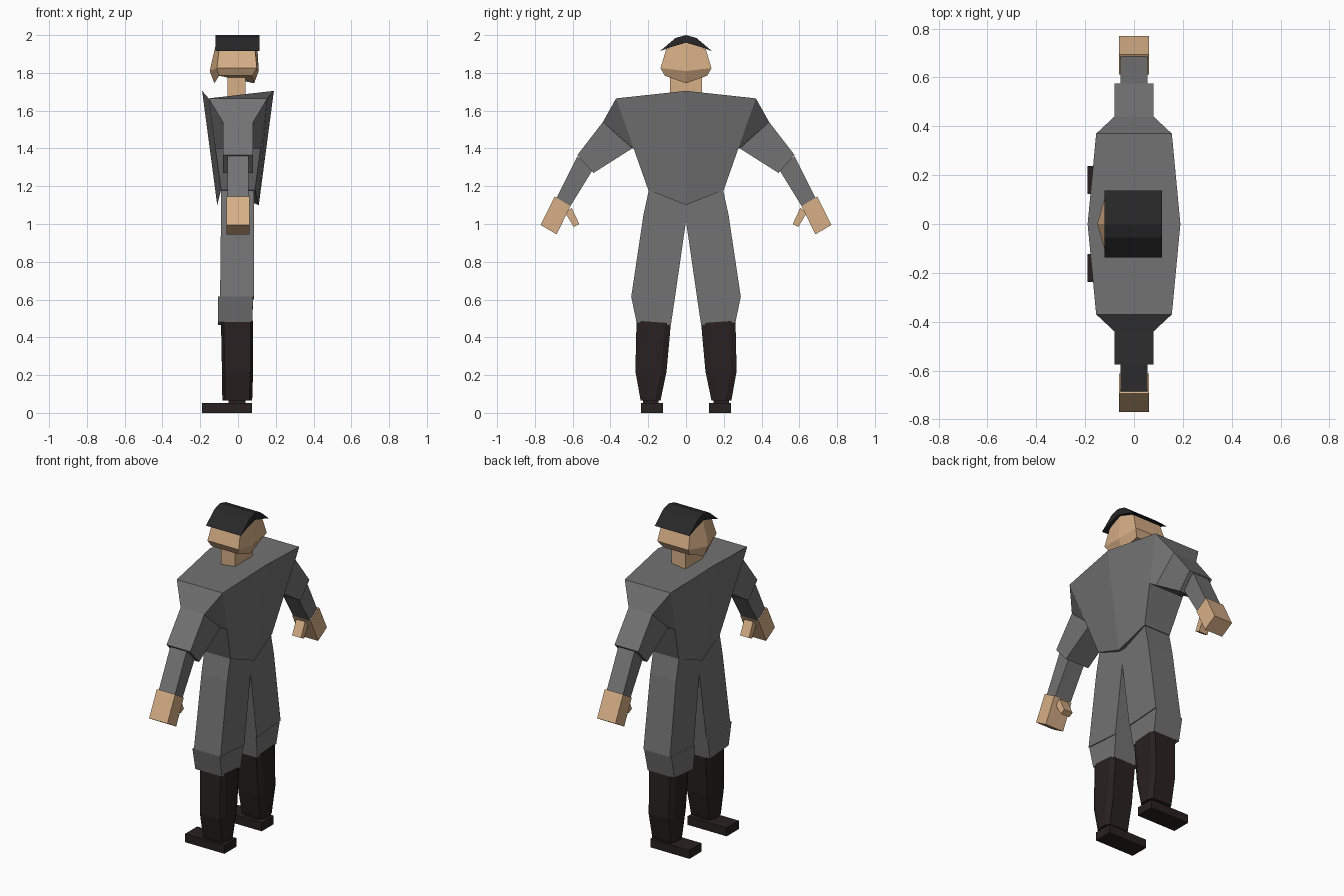
import bpy, bmesh

if "Cube" in bpy.data.objects:
    bpy.data.objects.remove(bpy.data.objects["Cube"])


def material(name, rgb):
    m = bpy.data.materials.new(name)
    m.diffuse_color = (*rgb, 1)
    m.use_nodes = True
    m.node_tree.nodes["Principled BSDF"].inputs["Base Color"].default_value = m.diffuse_color
    return m


cloth = material("grey_cloth", (0.17, 0.17, 0.17))
skin = material("skin", (0.68, 0.43, 0.24))
hair_mat = material("dark_hair", (0.02, 0.02, 0.02))
leather = material("boot_leather", (0.022, 0.015, 0.015))


def loft(name, rings, mat, mirror=False):
    """Skin a stack of rings with flat faces and cap both ends."""
    bm = bmesh.new()
    loops = [[bm.verts.new(p) for p in ring] for ring in rings]
    for a, b in zip(loops, loops[1:]):
        for i in range(len(a)):
            j = (i + 1) % len(a)
            bm.faces.new((a[i], a[j], b[j], b[i]))
    bm.faces.new(loops[0])
    bm.faces.new(loops[-1])
    bmesh.ops.recalc_face_normals(bm, faces=bm.faces)
    me = bpy.data.meshes.new(name)
    bm.to_mesh(me)
    bm.free()
    me.materials.append(mat)
    ob = bpy.data.objects.new(name, me)
    bpy.context.collection.objects.link(ob)
    if mirror:
        mod = ob.modifiers.new("mirror", 'MIRROR')
        mod.use_axis = (False, True, False)
        mod.use_mirror_merge = False
    return ob


def limb_ring(inner, outer, x0, x1):
    """Four-sided limb section between an inner and an outer (y, z) point."""
    return [(x0, *inner), (x1, *inner), (x1, *outer), (x0, *outer)]


def hex_ring(front, back, corner_front, corner_back, half_y, z_mid, z_side):
    """Six-sided section with a centre point at front and back."""
    return [(front, 0, z_mid), (corner_front, half_y, z_side), (corner_back, half_y, z_side),
            (back, 0, z_mid), (corner_back, -half_y, z_side), (corner_front, -half_y, z_side)]


# Torso
loft("torso", [hex_ring(-.11, .11, -.09, .09, .20, 1.10, 1.18),
               hex_ring(-.19, .19, -.155, .155, .37, 1.705, 1.665)], cloth)

# Neck and head
loft("neck", [limb_ring((-.085, z), (.085, z), -.055, .04) for z in (1.67, 1.80)], skin)
loft("head", [hex_ring(-.125, .085, -.10, .075, .112, 1.745, 1.785),
              hex_ring(-.15, .11, -.112, .10, .135, 1.81, 1.825),
              hex_ring(-.112, .10, -.10, .09, .105, 1.975, 1.925)], skin)

# Hair: a roof-shaped cap running front to back
cap = [(-.138, 1.915), (-.055, 1.985), (0, 2.0), (.055, 1.985), (.138, 1.915),
       (.085, 1.935), (0, 1.96), (-.085, 1.935)]
loft("hair", [[(x, y, z) for y, z in cap] for x in (-.12, .115)], hair_mat)

# Arms
loft("upper_arm", [
    [(-.12, .277, 1.40), (.12, .277, 1.40), (.155, .37, 1.665), (-.155, .37, 1.665)],
    limb_ring((.285, 1.40), (.44, 1.54), -.08, .08),
    limb_ring((.49, 1.27), (.575, 1.365), -.08, .08)], cloth, True)
loft("forearm", [limb_ring((.495, 1.285), (.575, 1.36), -.055, .055),
                 limb_ring((.615, 1.09), (.69, 1.13), -.055, .055)], cloth, True)
loft("hand", [limb_ring((.612, 1.095), (.695, 1.145), -.062, .062),
              limb_ring((.685, .945), (.77, .995), -.062, .062)], skin, True)
loft("thumb", [limb_ring((.605, 1.085), (.64, 1.06), -.03, .03),
               limb_ring((.565, 1.0), (.595, .985), -.03, .03)][::-1], skin, True)

# Legs
loft("thigh", [limb_ring((0, 1.13), (.192, 1.20), -.09, .085),
               limb_ring((0, 1.015), (.225, 1.05), -.09, .085),
               limb_ring((.06, .60), (.29, .615), -.095, .085)], cloth, True)
loft("trouser_cuff", [limb_ring((.06, .60), (.29, .615), -.105, .08),
                      limb_ring((.08, .465), (.262, .48), -.105, .075)], cloth, True)


def boot_ring(y0, y1, z0, z1, x0, x1, c=.03):
    """Section with cut front and rear corners."""
    def pt(x, y):
        return (x, y, z0 + (z1 - z0) * (y - y0) / (y1 - y0))
    return [pt(x0, y0 + c), pt(x0 + c / 2, y0), pt(x1 - c / 2, y0), pt(x1, y0 + c),
            pt(x1, y1 - c), pt(x1 - c / 2, y1), pt(x0 + c / 2, y1), pt(x0, y1 - c)]


# Boots
loft("boot_shaft", [boot_ring(.08, .262, .475, .488, -.09, .08),
                    boot_ring(.103, .268, .22, .22, -.085, .08),
                    boot_ring(.135, .24, .065, .065, -.083, .075)], leather, True)
loft("ankle", [limb_ring((.145, z), (.227, z), -.05, .04) for z in (.04, .08)], leather, True)
loft("foot", [limb_ring((.122, z), (.238, z), -.19, .075) for z in (0, .052)], leather, True)
